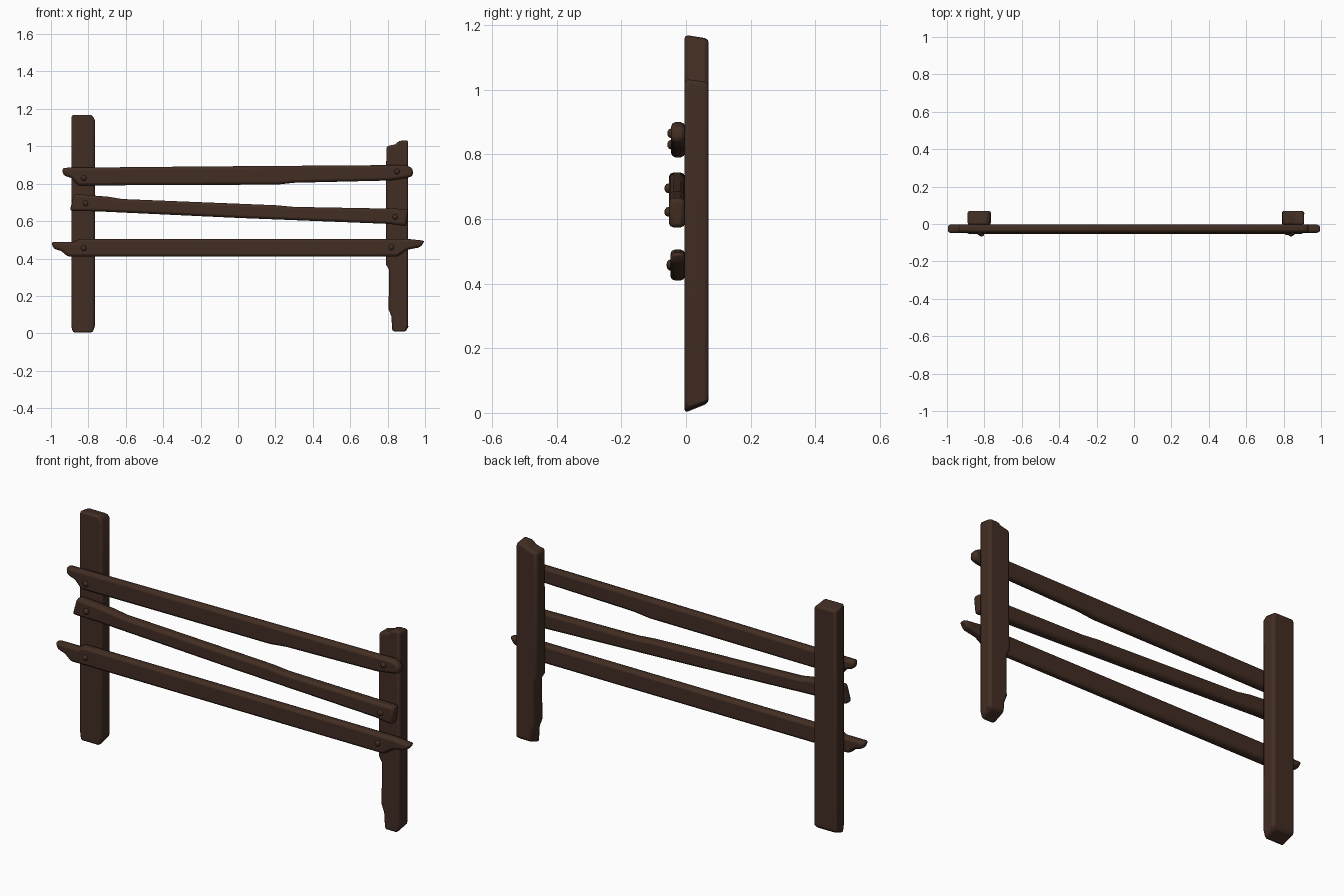
import bpy
import bmesh
import math
from mathutils import Matrix

cube = bpy.data.objects.get("Cube")
if cube:
    bpy.data.objects.remove(cube)


def flat_material(name, color):
    mat = bpy.data.materials.new(name)
    mat.use_nodes = True
    mat.diffuse_color = color
    bsdf = mat.node_tree.nodes["Principled BSDF"]
    bsdf.inputs["Base Color"].default_value = color
    bsdf.inputs["Roughness"].default_value = 0.9
    return mat


WOOD = flat_material("dark_wood", (0.055, 0.027, 0.017, 1))


def finish(name, bm, angle=50):
    bmesh.ops.recalc_face_normals(bm, faces=bm.faces)
    mesh = bpy.data.meshes.new(name)
    bm.to_mesh(mesh)
    bm.free()
    mesh.materials.append(WOOD)
    obj = bpy.data.objects.new(name, mesh)
    bpy.context.collection.objects.link(obj)
    bpy.ops.object.select_all(action='DESELECT')
    obj.select_set(True)
    bpy.context.view_layer.objects.active = obj
    bpy.ops.object.shade_smooth_by_angle(angle=math.radians(angle))
    return obj


def timber(name, outline, front, back, round_off, slope=0.0):
    """Hewn timber: an x-z outline given depth, with worn edges.
    slope draws the back edge of the two ends inwards."""
    bm = bmesh.new()
    low = min(z for x, z in outline)
    high = max(z for x, z in outline)
    near = [bm.verts.new((x, front, z)) for x, z in outline]
    far = [bm.verts.new((x, back, min(max(z, low + slope), high - slope * 0.4)))
           for x, z in outline]
    bm.faces.new(near)
    bm.faces.new(far[::-1])
    for i in range(len(near)):
        j = (i + 1) % len(near)
        bm.faces.new((near[i], far[i], far[j], near[j]))
    obj = finish(name, bm)
    bevel = obj.modifiers.new("worn_edges", 'BEVEL')
    bevel.width = round_off
    bevel.segments = 2
    bevel.limit_method = 'ANGLE'
    bevel.angle_limit = math.radians(35)
    return obj


def nail(name, x, z, y):
    """Domed nail head on the front of a rail."""
    bm = bmesh.new()
    bmesh.ops.create_uvsphere(
        bm, u_segments=10, v_segments=6, radius=0.015,
        matrix=Matrix.Translation((x, y, z)) @ Matrix.Diagonal((1, 0.8, 1, 1)))
    finish(name, bm)


# Posts
timber("right_post", [
    (-0.885, 0.0), (-0.775, 0.0), (-0.765, 0.04), (-0.765, 1.14),
    (-0.78, 1.17), (-0.89, 1.17), (-0.89, 0.04)], -0.005, 0.07, 0.012, 0.03)
timber("left_post", [
    (0.825, 0.005), (0.9, 0.005), (0.91, 0.04), (0.91, 1.035), (0.86, 1.03),
    (0.84, 1.01), (0.793, 1.0), (0.79, 0.37), (0.808, 0.34), (0.805, 0.13),
    (0.82, 0.09)], -0.005, 0.07, 0.012, 0.03)

# Rails with broken ends
timber("top_rail", [
    (-0.94, 0.885), (-0.935, 0.845), (-0.89, 0.83), (-0.855, 0.79),
    (-0.4, 0.793), (0.21, 0.795), (0.3, 0.805), (0.81, 0.817), (0.9, 0.83),
    (0.935, 0.84), (0.935, 0.88), (0.9, 0.9), (-0.2, 0.892)],
    -0.046, -0.003, 0.014)
timber("middle_rail", [
    (-0.9, 0.655), (-0.875, 0.745), (-0.69, 0.73), (-0.62, 0.718),
    (0.2, 0.685), (0.3, 0.676), (0.91, 0.665), (0.9, 0.572), (0.81, 0.585),
    (0, 0.617), (-0.75, 0.652)], -0.053, -0.003, 0.014)
timber("bottom_rail", [
    (-1.0, 0.488), (-0.985, 0.452), (-0.945, 0.44), (-0.91, 0.41),
    (0.85, 0.41), (0.905, 0.447), (0.975, 0.46), (1.0, 0.495),
    (0.905, 0.505), (-0.85, 0.505), (-0.87, 0.488)], -0.048, -0.003, 0.014)

# Nail heads
for rail, y, ends in (
        ("top", -0.046, ((-0.825, 0.83), (0.85, 0.865))),
        ("middle", -0.055, ((-0.815, 0.695), (0.84, 0.622))),
        ("bottom", -0.048, ((-0.825, 0.455), (0.82, 0.46)))):
    for side, (x, z) in zip(("right", "left"), ends):
        nail(f"{rail}_{side}_nail", x, z, y)
